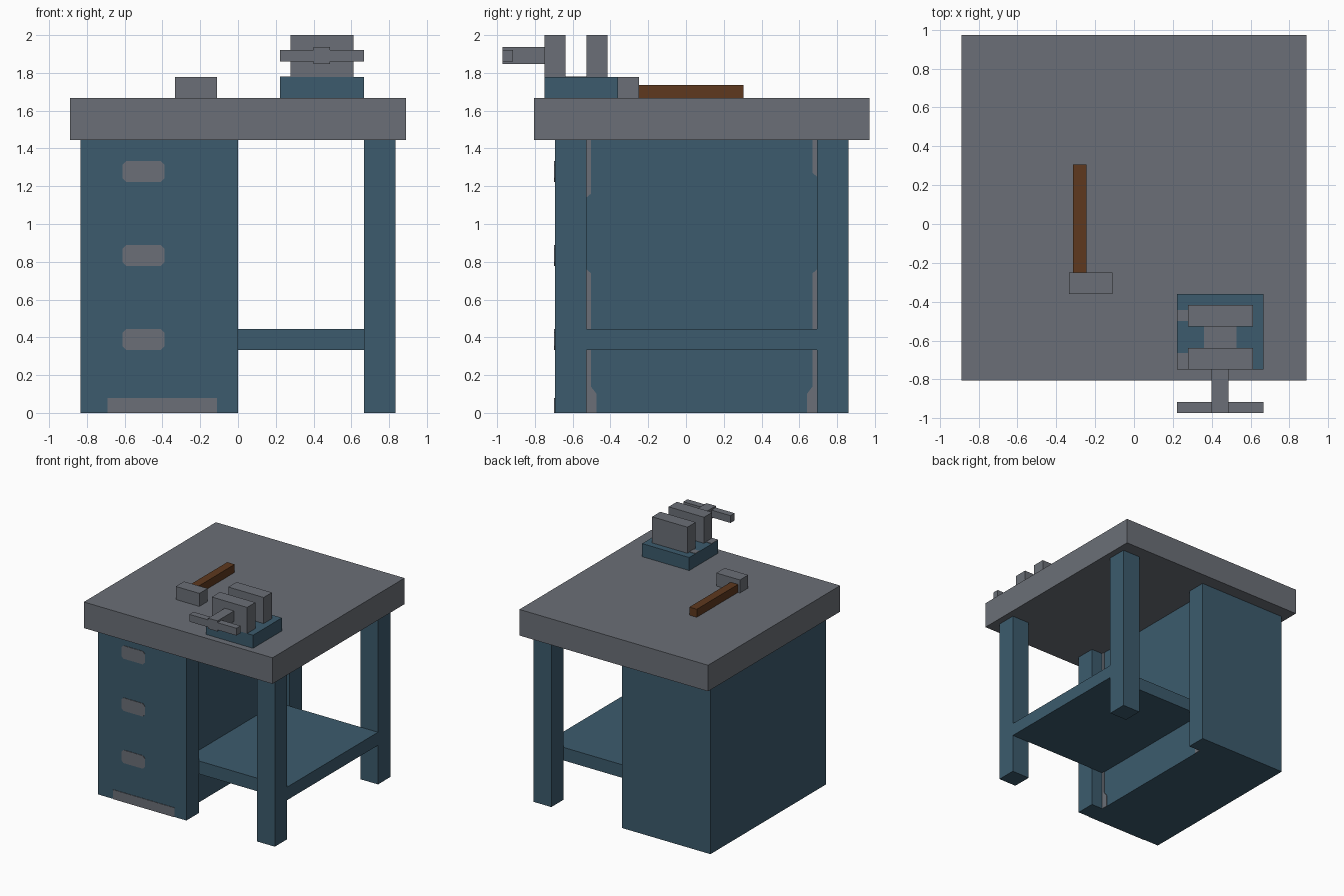
import bpy
import bmesh
from mathutils import Vector

cube = bpy.data.objects.get("Cube")
if cube:
    bpy.data.objects.remove(cube, do_unlink=True)

U = 1 / 18      # design module
Y0 = 1.5 * U    # bench centre in y
PLATE = 0.004   # thickness of painted plates


def material(name, colour):
    m = bpy.data.materials.new(name)
    m.use_nodes = True
    m.diffuse_color = (*colour, 1)
    m.node_tree.nodes["Principled BSDF"].inputs["Base Color"].default_value = (*colour, 1)
    return m


GREY = material("steel grey", (0.147, 0.159, 0.184))
BLUE = material("painted blue", (0.045, 0.105, 0.153))
BROWN = material("wood brown", (0.112, 0.040, 0.013))


def prism(name, points, push, mat):
    """Extrude a flat outline of 3D points along a vector."""
    bm = bmesh.new()
    face = bm.faces.new([bm.verts.new(p) for p in points])
    ext = bmesh.ops.extrude_face_region(bm, geom=[face], use_keep_orig=True)
    moved = [v for v in ext["geom"] if isinstance(v, bmesh.types.BMVert)]
    bmesh.ops.translate(bm, verts=moved, vec=Vector(push))
    bmesh.ops.recalc_face_normals(bm, faces=bm.faces)
    mesh = bpy.data.meshes.new(name)
    bm.to_mesh(mesh)
    bm.free()
    mesh.materials.append(mat)
    obj = bpy.data.objects.new(name, mesh)
    bpy.context.collection.objects.link(obj)
    return obj


def box(name, x, y, z, mat):
    outline = [(x[0], y[0], z[0]), (x[1], y[0], z[0]), (x[1], y[1], z[0]), (x[0], y[1], z[0])]
    return prism(name, outline, (0, 0, z[1] - z[0]), mat)


def front_plate(name, x, z, cut):
    """Grey plate with clipped corners on the cabinet front."""
    (a, b), (c, d) = x, z
    outline = [(a + cut, c), (b - cut, c), (b, c + cut), (b, d - cut),
               (b - cut, d), (a + cut, d), (a, d - cut), (a, c + cut)]
    return prism(name, [(px, FRONT, pz) for px, pz in outline], (0, -PLATE, 0), GREY)


FRONT, BACK = Y0 - 14 * U, Y0 + 14 * U
INNER_F, INNER_B = FRONT + 3 * U, BACK - 3 * U
TOP = 26 * U
DECK = 30 * U

# Bench top
box("bench_top", (-16 * U, 16 * U), (Y0 - 16 * U, Y0 + 16 * U), (TOP, DECK), GREY)

# Drawer cabinet with a recessed inner side between two corner posts
RECESS = -2 * U
profile = [(-15 * U, FRONT), (0, FRONT), (0, INNER_F), (RECESS, INNER_F),
           (RECESS, INNER_B), (0, INNER_B), (0, BACK), (-15 * U, BACK)]
prism("drawer_cabinet", [(x, y, 0) for x, y in profile], (0, 0, TOP), BLUE)

# Legs and shelf
box("front_leg", (12 * U, 15 * U), (FRONT, INNER_F), (0, TOP), BLUE)
box("back_leg", (12 * U, 15 * U), (INNER_B, BACK), (0, TOP), BLUE)
box("shelf", (RECESS, 15 * U), (INNER_F, INNER_B), (6 * U, 8 * U), BLUE)

# Drawer handles and kick plate
for i, z in enumerate((6 * U, 14 * U, 22 * U)):
    front_plate(f"drawer_handle_{i + 1}", (-11 * U, -7 * U), (z, z + 2 * U), 0.02)
box("kick_plate", (-0.69, -0.11), (FRONT - PLATE, FRONT), (0, 0.08), GREY)

# Grey strips along both ends of the recessed panel
for end, y, s, upper in (("front", INNER_F, 1, 1.14), ("back", INNER_B, -1, 1.25)):
    for part, low, high in (("upper", upper, TOP), ("middle", 8 * U, 0.76)):
        taper = 0.02
        a, b = (low + taper, high) if part == "upper" else (low, high - taper)
        outline = [(0, low), (0.024, a), (0.024, b), (0, high)]
        prism(f"{end}_{part}_strip", [(RECESS, y + s * w, z) for w, z in outline],
              (PLATE, 0, 0), GREY)
    outline = [(0, 0), (0.055, 0), (0.055, 0.1), (0.024, 0.14), (0.024, 6 * U), (0, 6 * U)]
    prism(f"{end}_lower_strip", [(RECESS, y + s * w, z) for w, z in outline],
          (PLATE, 0, 0), GREY)

# Hammer
box("hammer_head", (-6 * U, -2 * U), (-6.5 * U, -4.5 * U), (DECK, 32 * U), GREY)
box("hammer_handle", (-0.315, -0.245), (-4.5 * U, 0.305), (DECK, 1.735), BROWN)

# Vise
BASE = 32 * U
box("vise_base", (4 * U, 12 * U), (-13.5 * U, -6.5 * U), (DECK, BASE), BLUE)
box("vise_front_jaw", (5 * U, 11 * U), (-13.5 * U, -11.5 * U), (BASE, 2), GREY)
box("vise_back_jaw", (5 * U, 11 * U), (-9.5 * U, -7.5 * U), (BASE, 2), GREY)
box("vise_screw", (0.4, 0.487), (-17.5 * U, -13.5 * U), (1.847, 1.937), GREY)
box("vise_handle", (4 * U, 12 * U), (-17.5 * U, -16.5 * U), (1.86, 1.922), GREY)

# Grey plates on the vise base
for name, x, y in (("slide", (0.36, 0.527), (-11.5 * U, -9.5 * U)),
                   ("front", (4 * U, 5 * U), (-13.5 * U, -0.665)),
                   ("back", (4 * U, 5 * U), (-0.5, -0.443))):
    box(f"vise_{name}_plate", x, y, (BASE, BASE + PLATE), GREY)
